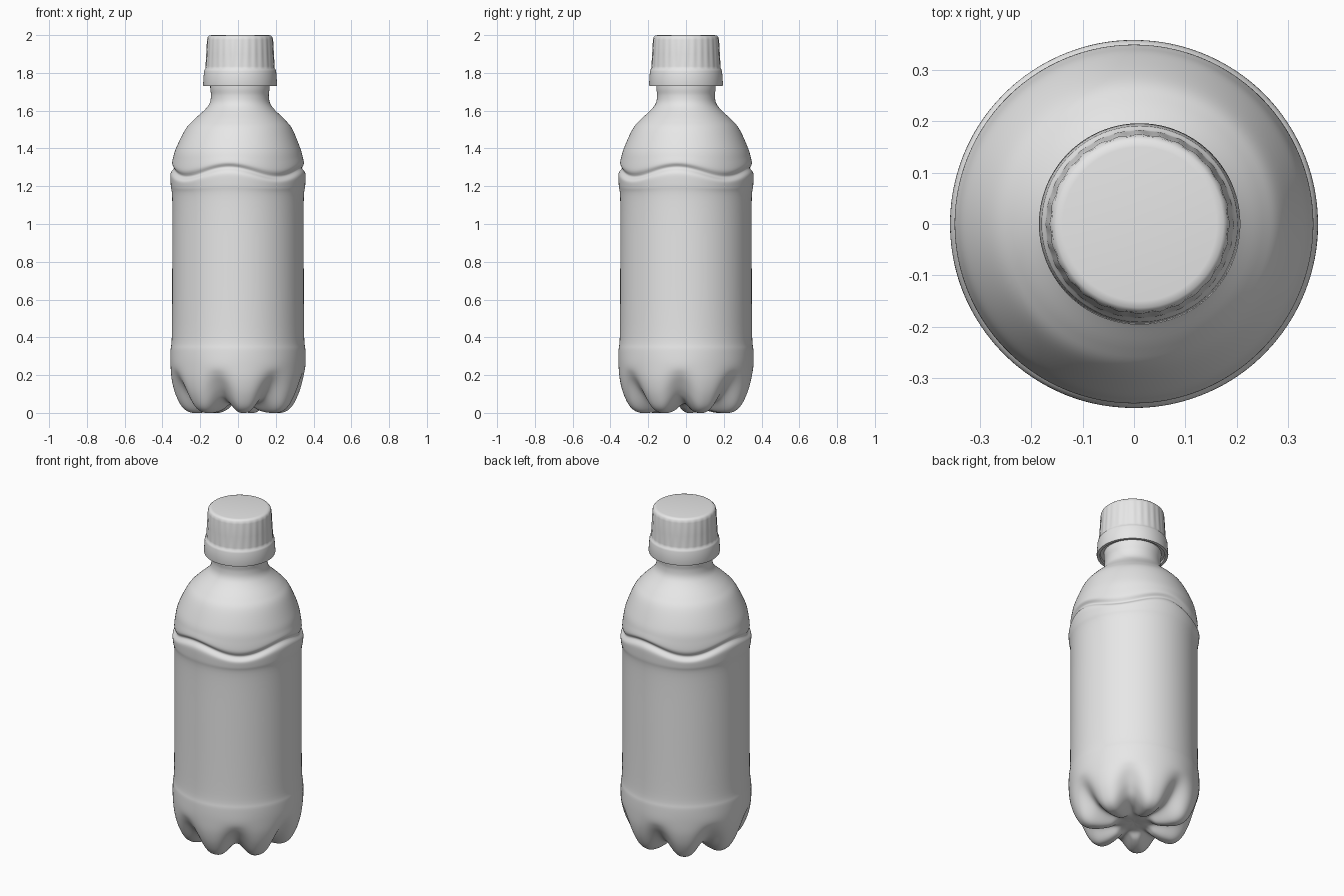
import bpy, bmesh
from math import sin, cos, pi, radians, exp
from mathutils import Vector

cube = bpy.data.objects.get("Cube")
if cube:
    bpy.data.objects.remove(cube, do_unlink=True)

grey = bpy.data.materials.new("plain_grey")
grey.use_nodes = True
colour = (0.8, 0.8, 0.8, 1)
grey.diffuse_color = colour
grey.node_tree.nodes["Principled BSDF"].inputs["Base Color"].default_value = colour

SEGMENTS = 168
FEET = 7
GROOVE_Z = 1.275


def smooth_path(points, steps):
    """Catmull-Rom curve through (radius, height) points."""
    p = [Vector(q) for q in points]
    p = [p[0]] + p + [p[-1]]
    path = []
    for i in range(1, len(p) - 2):
        a, b, c, d = p[i - 1:i + 3]
        for s in range(steps):
            t = s / steps
            path.append(0.5 * (2 * b + (c - a) * t + (2 * a - 5 * b + 4 * c - d) * t * t
                               + (3 * b - a - 3 * c + d) * t ** 3))
    return path + [p[-1]]


def lathe(name, rings, point, angle):
    """Sweep rings around z; point(ring, phi) gives radius, height, x offset."""
    bm = bmesh.new()
    grid = []
    for ring in range(rings):
        row = []
        for s in range(SEGMENTS):
            phi = 2 * pi * s / SEGMENTS
            r, z, dx = point(ring, phi)
            row.append(bm.verts.new((r * sin(phi) + dx, -r * cos(phi), z)))
        grid.append(row)
    for low, high in zip(grid, grid[1:]):
        for s in range(SEGMENTS):
            n = (s + 1) % SEGMENTS
            bm.faces.new((low[s], low[n], high[n], high[s]))
    bmesh.ops.remove_doubles(bm, verts=bm.verts, dist=0.00002)
    bmesh.ops.recalc_face_normals(bm, faces=bm.faces)
    mesh = bpy.data.meshes.new(name)
    bm.to_mesh(mesh)
    bm.free()
    mesh.materials.append(grey)
    obj = bpy.data.objects.new(name, mesh)
    bpy.context.collection.objects.link(obj)
    bpy.ops.object.select_all(action='DESELECT')
    obj.select_set(True)
    bpy.context.view_layer.objects.active = obj
    bpy.ops.object.shade_smooth_by_angle(angle=radians(angle))
    return obj


# Base sections: through a foot, and through the groove between two feet
foot = [(0, .05), (.05, .046), (.09, .04), (.13, .015), (.19, .001), (.25, .002),
        (.295, .03), (.33, .095), (.35, .17), (.357, .25)]
groove = [(0, .05), (.05, .046), (.09, .047), (.13, .05), (.19, .058), (.24, .078),
          (.28, .115), (.315, .16), (.343, .205), (.357, .25)]
# Wall, shoulder and neck shared by both sections
upper = [(.357, .33), (.35, .42), (.348, .8), (.348, 1.12), (.356, 1.2), (.358, 1.25),
         (.352, 1.29), (.344, 1.34), (.329, 1.4), (.284, 1.5), (.243, 1.55), (.185, 1.605),
         (.16, 1.64), (.153, 1.68), (.157, 1.72), (.157, 1.78)]
foot_path = smooth_path(foot + upper, 6)
groove_path = smooth_path(groove + upper, 6)


def bottle_point(ring, phi):
    w = (0.5 + 0.5 * cos(FEET * (phi - radians(33)))) ** 1.4
    r, z = foot_path[ring].lerp(groove_path[ring], w)
    # Wavy groove around the shoulder
    r -= 0.017 * exp(-((z - GROOVE_Z) / 0.017) ** 2)
    z += 0.025 * cos(4 * (phi + radians(8))) * exp(-((z - GROOVE_Z) / 0.07) ** 2)
    # The neck sits slightly off centre
    t = min(max((z - 1.35) / 0.3, 0), 1)
    return max(r, 0), max(z, 0), 0.01 * t * t * (3 - 2 * t)


lathe("bottle_body", len(foot_path), bottle_point, 60)

# Screw cap with a flared tamper band and faint grip ribs
cap = [(.14, 1.745), (.175, 1.74), (.178, 1.73), (.194, 1.73), (.196, 1.738), (.191, 1.808),
       (.188, 1.818), (.183, 1.823), (.182, 1.835), (.178, 1.9), (.174, 1.975), (.171, 1.99),
       (.163, 1.998), (.15, 2), (0, 2)]


def cap_point(ring, phi):
    r, z = cap[ring]
    if 1.83 < z < 1.98:
        r += 0.0012 * cos(28 * phi)
    return r, z, 0.011


lathe("screw_cap", len(cap), cap_point, 50)
